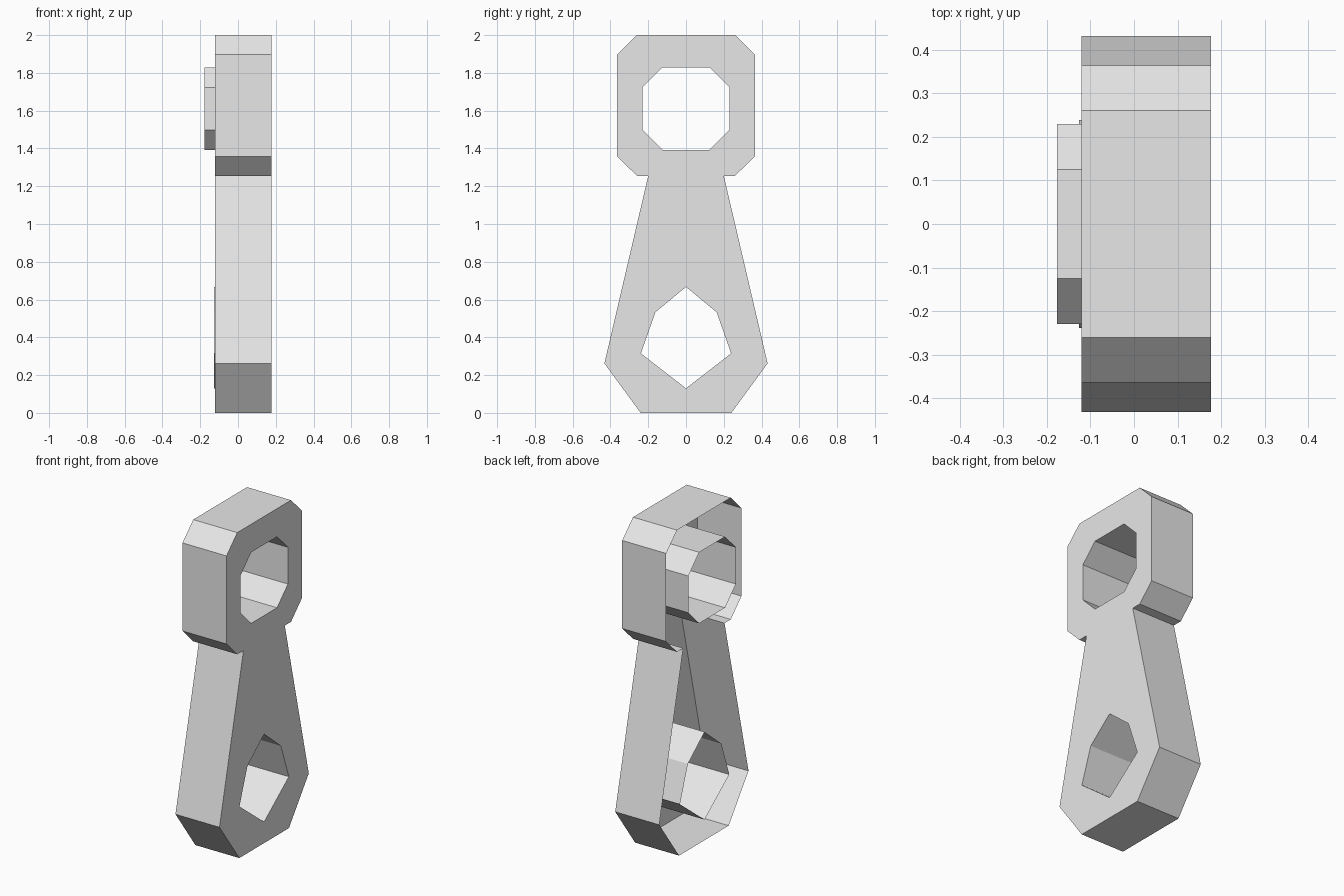
import bpy
import bmesh

if "Cube" in bpy.data.objects:
    bpy.data.objects.remove(bpy.data.objects["Cube"], do_unlink=True)

grey = bpy.data.materials.new("light grey")
grey.use_nodes = True
grey.diffuse_color = (0.8, 0.8, 0.8, 1)
grey.node_tree.nodes["Principled BSDF"].inputs["Base Color"].default_value = (0.8, 0.8, 0.8, 1)

FACE_X = 0.177    # closed face of the link
OPEN_X = -0.121   # open rim of the hollow shell


def mirrored(half):
    """Close a loop from its +y half, listed from top to bottom."""
    return half + [(-y, z) for y, z in reversed(half) if y > 0]


def make_object(name, bm):
    mesh = bpy.data.meshes.new(name)
    bm.to_mesh(mesh)
    bm.free()
    mesh.materials.append(grey)
    obj = bpy.data.objects.new(name, mesh)
    bpy.context.collection.objects.link(obj)
    return obj


def add_loop(bm, loop, x):
    verts = [bm.verts.new((x, y, z)) for y, z in loop]
    return verts, [bm.edges.new((a, b)) for a, b in zip(verts, verts[1:] + verts[:1])]


def make_wall(name, loop, x_end, inward=False):
    """Thin wall swept along x from the closed face."""
    bm = bmesh.new()
    near, _ = add_loop(bm, loop, FACE_X)
    far, _ = add_loop(bm, loop, x_end)
    for i in range(len(loop)):
        j = (i + 1) % len(loop)
        bm.faces.new((near[i], near[j], far[j], far[i]))
    # The loops run clockwise seen from +x, so this winding may need turning
    bm.normal_update()
    points_up = bm.faces[:] and max(bm.faces, key=lambda f: f.calc_center_median().z).normal.z > 0
    if points_up == inward:
        bmesh.ops.reverse_faces(bm, faces=bm.faces[:])
    return make_object(name, bm)


# Profiles in (y, z)
outline = mirrored([(0.26, 2.0), (0.364, 1.897), (0.364, 1.358), (0.26, 1.255),
                    (0.2, 1.255), (0.432, 0.262), (0.24, 0.0)])
upper_hole = mirrored([(0.125, 1.828), (0.23, 1.723), (0.23, 1.498), (0.125, 1.393)])
lower_hole = mirrored([(0, 0.667), (0.162, 0.533), (0.239, 0.315), (0, 0.13)])

# Flat face pierced by both holes
bm = bmesh.new()
edges = []
for loop in (outline, upper_hole, lower_hole):
    edges += add_loop(bm, loop, FACE_X)[1]
bmesh.ops.triangle_fill(bm, edges=edges, use_beauty=True, normal=(1, 0, 0))
bm.normal_update()
bmesh.ops.reverse_faces(bm, faces=[f for f in bm.faces if f.normal.x < 0])
make_object("face_plate", bm)

# Outer shell and the two sleeves, all open on the -x side
make_wall("outer_wall", outline, OPEN_X)
make_wall("upper_sleeve", upper_hole, -0.177, inward=True)
make_wall("lower_sleeve", lower_hole, -0.126, inward=True)
